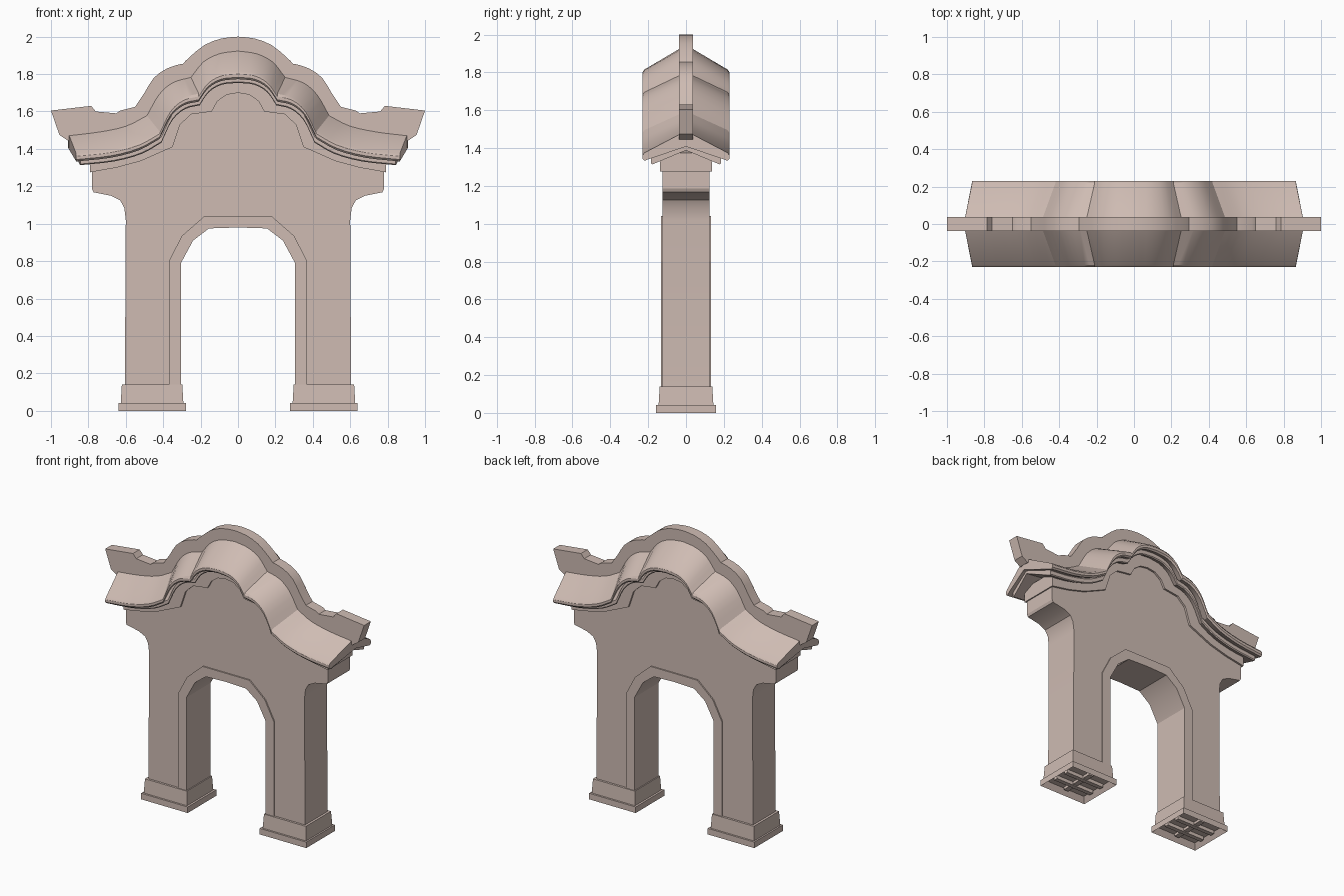
import bpy, bmesh, math
from mathutils import Vector

if "Cube" in bpy.data.objects:
    bpy.data.objects.remove(bpy.data.objects["Cube"])

plaster = bpy.data.materials.new("warm_plaster")
plaster.use_nodes = True
COLOR = (0.62, 0.50, 0.45, 1)
plaster.diffuse_color = COLOR
plaster.node_tree.nodes["Principled BSDF"].inputs["Base Color"].default_value = COLOR


def finish(name, bm, smooth=0):
    bmesh.ops.recalc_face_normals(bm, faces=bm.faces)
    me = bpy.data.meshes.new(name)
    bm.to_mesh(me)
    bm.free()
    ob = bpy.data.objects.new(name, me)
    bpy.context.collection.objects.link(ob)
    me.materials.append(plaster)
    if smooth:
        bpy.ops.object.select_all(action='DESELECT')
        ob.select_set(True)
        bpy.context.view_layer.objects.active = ob
        bpy.ops.object.shade_smooth_by_angle(angle=math.radians(smooth))
    return ob


def spline(pts, n=3):
    """Smooth curve through the points, pointed at both ends."""
    p = [Vector(q) for q in pts]
    p = [2 * p[0] - p[1]] + p + [2 * p[-1] - p[-2]]
    out = []
    for a, b, c, d in zip(p, p[1:], p[2:], p[3:]):
        for k in range(n):
            t = k / n
            out.append(0.5 * (2 * b + (c - a) * t + (2 * a - 5 * b + 4 * c - d) * t * t
                              + (3 * b - a - 3 * c + d) * t ** 3))
    return [tuple(v) for v in out] + [tuple(pts[-1])]


def lobes(*parts):
    """Join splined lobes that meet at sharp valleys."""
    out = []
    for part in parts:
        out += spline(part)[1 if out else 0:]
    return out


def sym(half):
    """Half path from the middle outward, made into a full path."""
    return [(-x, z) for x, z in reversed(half) if x > 1e-4] + list(half)


def band(name, outer, inner, depth, smooth=25):
    """Plate between two mirrored paths, centred on the wall plane."""
    loop = sym(outer) + sym(inner)[::-1]
    bm = bmesh.new()
    face = bm.faces.new([bm.verts.new((x, -depth, z)) for x, z in loop])
    new = bmesh.ops.extrude_face_region(bm, geom=[face])["geom"]
    bmesh.ops.translate(bm, vec=(0, 2 * depth, 0),
                        verts=[v for v in new if isinstance(v, bmesh.types.BMVert)])
    return finish(name, bm, smooth)


def box(name, x, y, z, taper=0.0, recess=0.0):
    """Box from ranges; optional narrowing at the top and hollow underside."""
    bm = bmesh.new()
    bmesh.ops.create_cube(bm, size=1)
    for v in bm.verts:
        t = taper if v.co.z > 0 else 0
        sx, sy, sz = (1 if c > 0 else -1 for c in v.co)
        v.co = (x[sx > 0] - sx * t, y[sy > 0] - sy * t, z[sz > 0])
    if recess:
        bm.normal_update()
        under = min(bm.faces, key=lambda f: f.calc_center_median().z)
        bmesh.ops.inset_region(bm, faces=[under], thickness=0.035)
        bmesh.ops.translate(bm, verts=under.verts, vec=(0, 0, recess))
    return finish(name, bm)


# Cloud-shaped roof lines: at the ridge and at the eave
ridge = lobes([(0, 1.93), (0.10, 1.915), (0.19, 1.87), (0.26, 1.785)],
              [(0.26, 1.785), (0.36, 1.755), (0.435, 1.69), (0.50, 1.58)],
              [(0.50, 1.58), (0.61, 1.525), (0.75, 1.495), (0.91, 1.475)])
eave = lobes([(0, 1.81), (0.09, 1.80), (0.16, 1.76), (0.21, 1.69)],
             [(0.21, 1.69), (0.29, 1.67), (0.36, 1.61), (0.42, 1.49)],
             [(0.42, 1.49), (0.53, 1.43), (0.68, 1.39), (0.865, 1.37)])


def roof(name, half_depth, drop, thick, lip, shrink=1.0):
    """Sweep a chevron section along the cloud curves."""
    bm = bmesh.new()
    rows = []
    for (xr, zr), (xe, ze) in zip(sym(ridge), sym(eave)):
        xr, xe, zr, ze = xr * shrink, xe * shrink, zr - drop, ze - drop
        side = [(xe, half_depth - lip, ze + lip / 2), (xe, half_depth, ze - lip),
                (xe, half_depth, ze - thick + lip), (xe, half_depth - lip, ze - thick)]
        sec = [(xr, 0, zr + 0.015)] + side + [(xr, 0, zr - thick - 0.03)]
        sec += [(x, -y, z) for x, y, z in reversed(side)]
        rows.append([bm.verts.new(p) for p in sec])
    n = len(rows[0])
    for a, b in zip(rows, rows[1:]):
        for i in range(n):
            j = (i + 1) % n
            bm.faces.new((a[i], a[j], b[j], b[i]))
    bm.faces.new(rows[0])
    bm.faces.new(rows[-1])
    return finish(name, bm, 28)


roof("roof_shell", 0.23, 0.0, 0.037, 0.01)
roof("roof_under_moulding", 0.185, 0.02, 0.037, 0.006, 0.975)

# Ridge crest with upturned ends
crest = spline([(0, 2.0), (0.09, 1.99), (0.18, 1.955), (0.26, 1.89), (0.295, 1.855)], 2)
crest += spline([(0.31, 1.853), (0.38, 1.83), (0.45, 1.78), (0.50, 1.70), (0.55, 1.625)], 2)
crest += [(0.63, 1.605), (0.65, 1.59), (0.76, 1.60), (0.785, 1.63), (1.0, 1.605), (0.955, 1.475)]
band("ridge_crest", crest, [(x, z - 0.03) for x, z in ridge], 0.037)

# Main wall with flared shoulders and a chamfered archway
arch = [(0, 0.98), (0.155, 0.975), (0.24, 0.91), (0.305, 0.79), (0.305, 0.1)]
shoulder = [(0.78, 1.185), (0.772, 1.168), (0.68, 1.15), (0.63, 1.125),
            (0.608, 1.085), (0.60, 1.02), (0.605, 0.1)]
wall_top = [(x, z) for x, z in eave if x < 0.78] + [(0.78, 1.375)]
band("gate_wall", wall_top + shoulder, arch, 0.124)

# Raised frame around the archway
frame = [(0, 1.04), (0.18, 1.04), (0.30, 0.935), (0.37, 0.80), (0.37, 0.1)]
band("arch_frame", frame, arch, 0.133)

# Cornice plate stepping with the roof
trim = [(0, 1.70), (0.06, 1.69), (0.11, 1.655), (0.14, 1.60), (0.25, 1.585), (0.31, 1.53),
        (0.35, 1.41), (0.52, 1.335), (0.65, 1.30), (0.79, 1.275)]
band("cornice", wall_top[:-1] + [(0.79, 1.375)], trim, 0.137)

# Beam ends, stepped hollow plinths and their underside bars
for side, label in ((1, "left"), (-1, "right")):
    def span(a, b):
        return tuple(sorted((side * a, side * b)))
    box(label + "_beam_end", span(0.78, 0.905), (-0.03, 0.03), (1.405, 1.475))
    box(label + "_plinth_upper", span(0.292, 0.627), (-0.145, 0.145), (0.04, 0.14), 0.006)
    box(label + "_plinth_lower", span(0.278, 0.638), (-0.158, 0.158), (0, 0.042), 0, 0.036)
    for i, y in enumerate((-0.05, 0.05)):
        box(f"{label}_plinth_bar_{i}", span(0.31, 0.605), (y - 0.015, y + 0.015), (0.012, 0.037))
    box(label + "_plinth_cross_bar", span(0.44, 0.475), (-0.125, 0.125), (0.018, 0.037))
